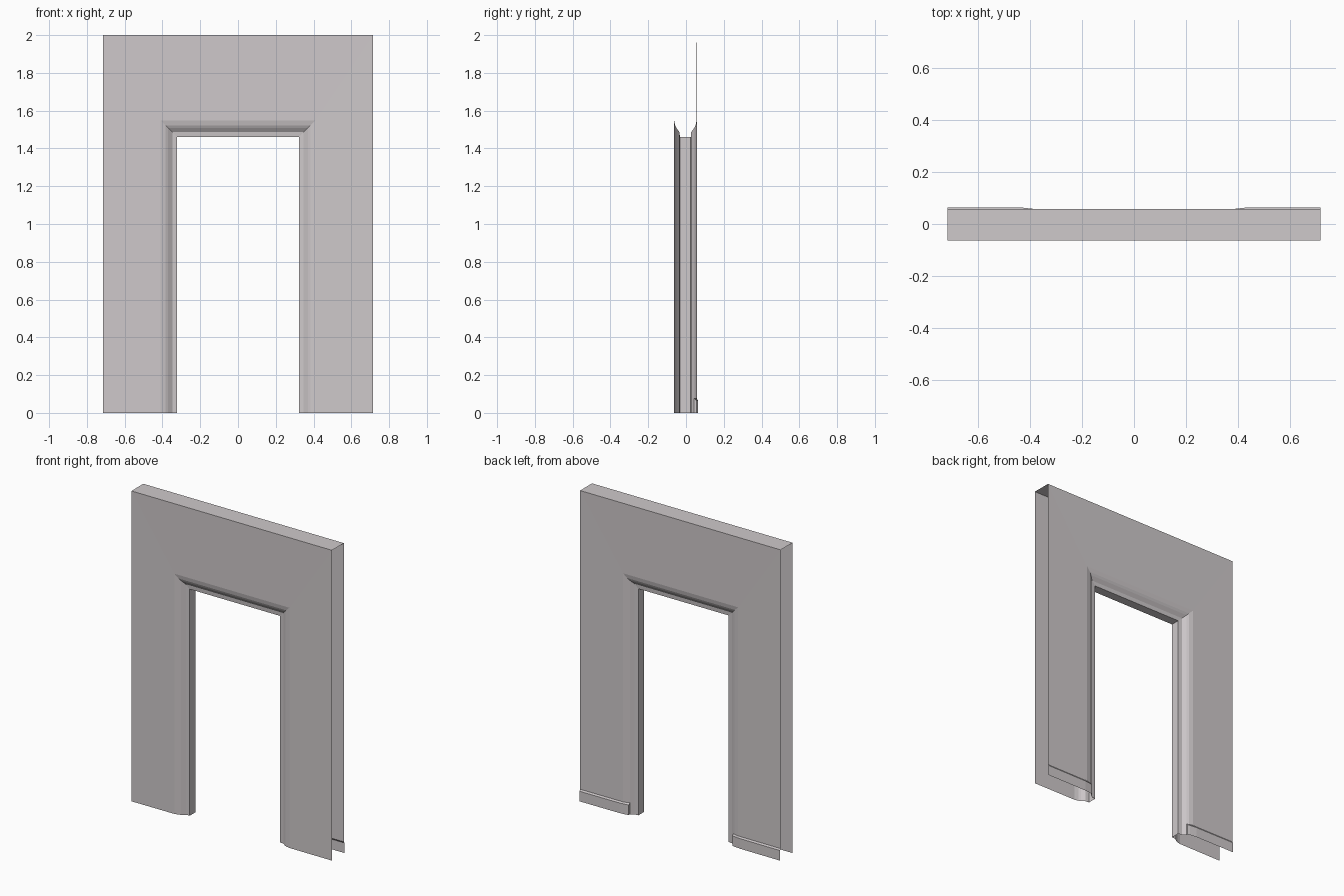
import bpy

if "Cube" in bpy.data.objects:
    bpy.data.objects.remove(bpy.data.objects["Cube"])

mat = bpy.data.materials.new("warm light grey")
mat.diffuse_color = (0.62, 0.585, 0.595, 1)
mat.use_nodes = True
mat.node_tree.nodes["Principled BSDF"].inputs["Base Color"].default_value = mat.diffuse_color

HALF_OPEN, OPEN_TOP = 0.322, 1.46     # doorway half width and height
HALF_W, TOP = 0.715, 2.0              # outer half width and height
FRONT, BACK = -0.064, 0.057           # wall planes
MID = (FRONT + BACK) / 2
BASE_H = 0.075                        # skirting height


def make(name, verts, faces):
    me = bpy.data.meshes.new(name)
    me.from_pydata(verts, [], faces)
    me.materials.append(mat)
    ob = bpy.data.objects.new(name, me)
    bpy.context.collection.objects.link(ob)
    return ob


def sweep(name, profile, foot=0.0):
    """Sweep (outset, y) points round the doorway; outset None is the outer edge."""
    verts, faces = [], []
    for d, y in profile:
        x, z = (HALF_W, TOP) if d is None else (HALF_OPEN + d, OPEN_TOP + d)
        verts += [(-x, y, foot), (-x, y, z), (x, y, z), (x, y, foot)]
    for i in range(len(profile) - 1):
        for k in range(3):
            a = i * 4 + k
            faces.append((a, a + 1, a + 5, a + 4))
    return make(name, verts, faces)


# Moulding section from jamb edge outwards: (outset, depth from wall centre)
trim = [(0.0, 0.0285), (0.026, 0.031), (0.048, 0.047)]
slope = [(0.048, 0.047), (0.062, 0.054), (0.088, 0.0595), (None, 0.0605)]

# Front wall with its sloped reveal
sweep("front_wall", [(d, MID - y) for d, y in reversed(slope)])
# Door lining: front step, jamb, back step
sweep("door_lining", [(d, MID - y) for d, y in reversed(trim)] + [(d, MID + y) for d, y in trim])
# Back wall stops at the skirting
sweep("back_wall", [(d, MID + y) for d, y in slope], BASE_H)

# Top cap
make("top_cap", [(-HALF_W, FRONT, TOP), (HALF_W, FRONT, TOP),
                 (HALF_W, BACK, TOP), (-HALF_W, BACK, TOP)], [(0, 1, 2, 3)])

# Skirting boards on the back: x, outer y, wall y
plan = [(0.37, 0.055, MID + 0.047), (0.384, 0.058, MID + 0.054),
        (0.43, 0.063, MID + 0.0595), (HALF_W, 0.064, BACK)]
for side, s in (("left", -1), ("right", 1)):
    verts, faces = [], []
    for x, yo, yw in plan:
        verts += [(s * x, yo, 0), (s * x, yo, BASE_H - 0.01), (s * x, yw, BASE_H), (s * x, yw, 0)]
    for i in range(len(plan) - 1):
        for k in range(2):
            a = i * 4 + k
            f = (a, a + 1, a + 5, a + 4)
            faces.append(f if s > 0 else f[::-1])
    end = (0, 3, 2, 1)
    faces.append(end if s > 0 else end[::-1])
    make(side + "_skirting", verts, faces)
